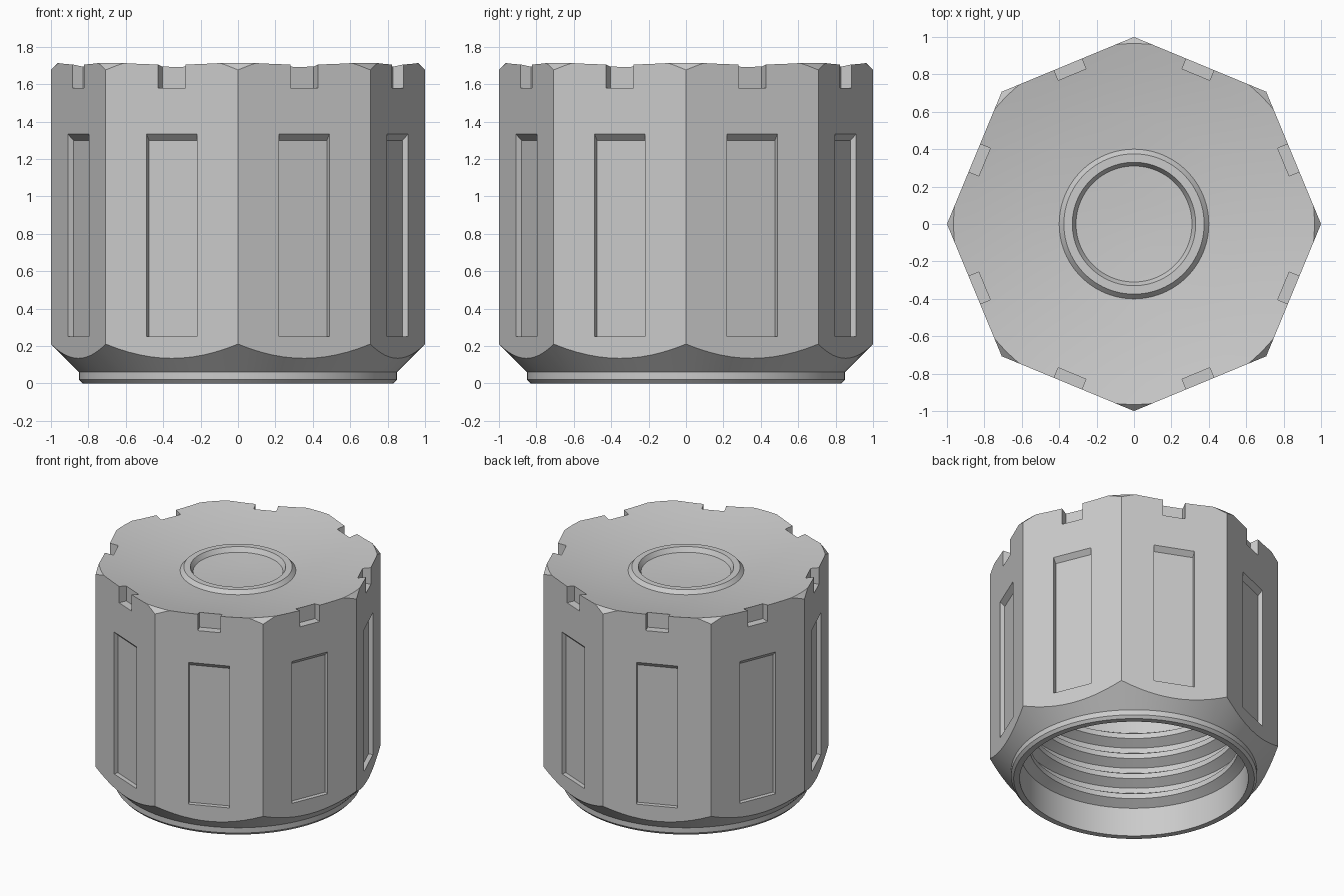
import bpy, bmesh, math
from mathutils import Matrix

if "Cube" in bpy.data.objects:
    bpy.data.objects.remove(bpy.data.objects["Cube"], do_unlink=True)

SIDES = 8
APOTHEM = math.cos(math.pi / SIDES)
GREY = (0.6, 0.6, 0.6, 1)

grey = bpy.data.materials.new("plain grey")
grey.use_nodes = True
grey.diffuse_color = GREY
grey.node_tree.nodes["Principled BSDF"].inputs["Base Color"].default_value = GREY


def make_object(name, bm):
    bmesh.ops.recalc_face_normals(bm, faces=bm.faces)
    mesh = bpy.data.meshes.new(name)
    bm.to_mesh(mesh)
    bm.free()
    mesh.materials.append(grey)
    obj = bpy.data.objects.new(name, mesh)
    bpy.context.collection.objects.link(obj)
    return obj


def lathe(name, profile, steps=96):
    bm = bmesh.new()
    verts = [bm.verts.new((r, 0, z)) for r, z in profile]
    edges = [bm.edges.new(pair) for pair in zip(verts, verts[1:])]
    bmesh.ops.spin(bm, geom=verts + edges, cent=(0, 0, 0), axis=(0, 0, 1),
                   angle=math.tau, steps=steps, use_duplicate=False)
    bmesh.ops.remove_doubles(bm, verts=bm.verts, dist=1e-4)
    return make_object(name, bm)


def add_side_prisms(bm, profile, half_width):
    """Extrude a radial profile sideways, once on each flat side."""
    for i in range(SIDES):
        turn = Matrix.Rotation((i + 0.5) * math.tau / SIDES, 4, "Z")
        base = [bm.verts.new(turn @ Matrix.Translation((r, -half_width, z)).translation)
                for r, z in profile]
        face = bm.faces.new(base)
        new = bmesh.ops.extrude_face_region(bm, geom=[face])["geom"]
        shift = turn.to_3x3() @ Matrix.Translation((0, 2 * half_width, 0)).translation
        bmesh.ops.translate(bm, vec=shift,
                            verts=[v for v in new if isinstance(v, bmesh.types.BMVert)])


def dish(r):
    return 1.61 + 0.11 * r * r


# Profile: underside rim and lower chamfer, running up to the top chamfer
profile = [(0.79, 0), (0.832, 0), (0.85, 0.02), (0.85, 0.06), (1.1, 0.31), (1.1, 1.572)]
# Dished top with a raised ring in the middle
profile += [(r, dish(r)) for r in (0.965, 0.85, 0.7, 0.55, 0.40)]
profile += [(0.375, 1.655), (0.33, 1.655), (0.31, dish(0.31)), (0.15, dish(0.15)), (0, dish(0))]
# Bore ceiling, smooth wall, thread ridges and mouth
profile += [(0, 1.45), (0.76, 1.45)]
for i in reversed(range(4)):
    z = 0.22 + 0.16 * i
    profile += [(0.79, z + 0.12), (0.725, z + 0.08), (0.725, z + 0.04), (0.79, z)]
profile += [(0.79, 0)]
cap = lathe("threaded_cap", profile)

# Octagonal outside with corner points on the axes
bm = bmesh.new()
bmesh.ops.create_cone(bm, cap_ends=True, segments=SIDES, radius1=1, radius2=1, depth=5)
first = max(bm.verts, key=lambda v: v.co.x).co
bmesh.ops.rotate(bm, verts=bm.verts, cent=(0, 0, 0),
                 matrix=Matrix.Rotation(-math.atan2(first.y, first.x), 3, "Z"))
octagon = make_object("octagon_helper", bm)

# Grip recesses with sloped tops, and rim notches
bm = bmesh.new()
floor = APOTHEM - 0.033
add_side_prisms(bm, [(floor, 0.25), (1, 0.25), (1, 1.332 + 1 - APOTHEM), (floor, 1.299)], 0.146)
add_side_prisms(bm, [(0.865, 1.58), (1.05, 1.58), (1.05, 1.9), (0.865, 1.9)], 0.08)
cuts = make_object("side_cuts_helper", bm)

bpy.ops.object.select_all(action="DESELECT")
cap.select_set(True)
bpy.context.view_layer.objects.active = cap
for helper, operation in ((octagon, "INTERSECT"), (cuts, "DIFFERENCE")):
    helper.hide_render = True
    mod = cap.modifiers.new(helper.name, "BOOLEAN")
    mod.operation = operation
    mod.solver = "EXACT"
    mod.object = helper
    bpy.ops.object.modifier_apply(modifier=mod.name)
    bpy.data.objects.remove(helper, do_unlink=True)

bpy.ops.object.shade_smooth_by_angle(angle=math.radians(20))
